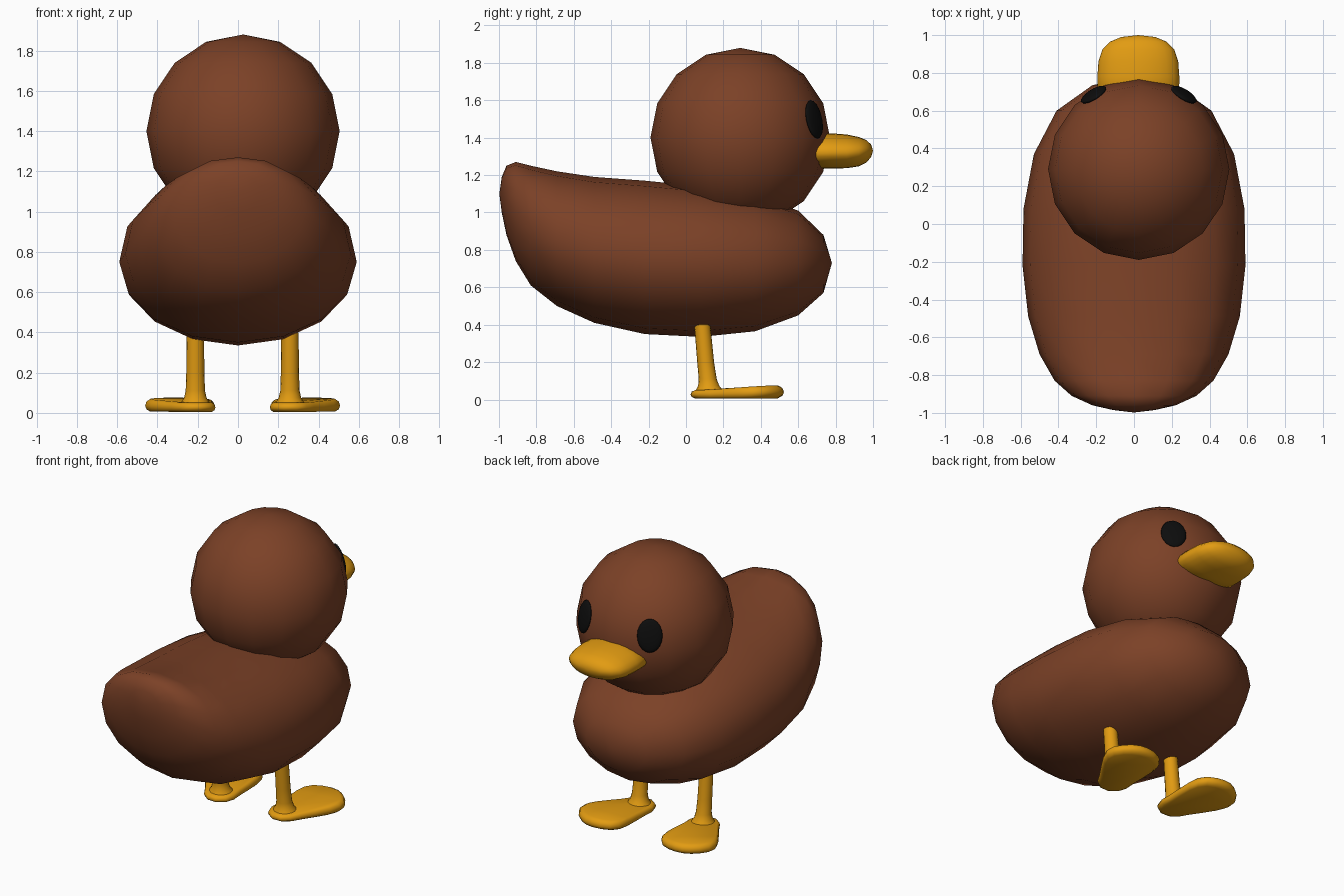
import bpy, bmesh, math
from mathutils import Vector, Matrix

if "Cube" in bpy.data.objects:
    bpy.data.objects.remove(bpy.data.objects["Cube"])

CX = 0.023  # the head, beak and legs share this centre line


def material(name, rgb):
    m = bpy.data.materials.new(name)
    m.diffuse_color = (*rgb, 1)
    m.use_nodes = True
    m.node_tree.nodes["Principled BSDF"].inputs["Base Color"].default_value = m.diffuse_color
    return m


BROWN = material("brown feathers", (0.2, 0.053, 0.02))
ORANGE = material("orange skin", (0.76, 0.33, 0.006))
BLACK = material("black eye", (0.004, 0.004, 0.004))


def finish(bm, name, mat, angle=180):
    bmesh.ops.recalc_face_normals(bm, faces=bm.faces[:])
    me = bpy.data.meshes.new(name)
    bm.to_mesh(me)
    bm.free()
    ob = bpy.data.objects.new(name, me)
    bpy.context.collection.objects.link(ob)
    me.materials.append(mat)
    bpy.ops.object.select_all(action='DESELECT')
    ob.select_set(True)
    bpy.context.view_layer.objects.active = ob
    bpy.ops.object.shade_smooth_by_angle(angle=math.radians(angle))
    return ob


def loft(name, mat, rings, poles=None, angle=180):
    """Skin closed rings of points; ends close on poles or flat caps."""
    bm = bmesh.new()
    vs = [[bm.verts.new(p) for p in r] for r in rings]
    n = len(vs[0])
    for a, b in zip(vs, vs[1:]):
        for i in range(n):
            j = (i + 1) % n
            bm.faces.new((a[i], a[j], b[j], b[i]))
    for k, ring in enumerate((vs[0], vs[-1])):
        if poles:
            p = bm.verts.new(poles[k])
            for i in range(n):
                bm.faces.new((ring[i], ring[(i + 1) % n], p))
        else:
            bm.faces.new(ring)
    return finish(bm, name, mat, angle)


def section(cx, y, zb, zt, hw, zm, n=16, p=1.0):
    """Egg-shaped cross-section, widest at zm; p < 1 makes the top boxier."""
    pts = []
    for i in range(n):
        a = 2 * math.pi * i / n
        c, s = math.cos(a), math.sin(a)
        if s > 0:
            c = math.copysign(abs(c) ** p, c)
            s = s ** p
        pts.append((cx + hw * c, y, zm + s * ((zt - zm) if s > 0 else (zm - zb))))
    return pts


# Body: y, bottom, top, half width, height of widest point
body = [(-0.985, 1.00, 1.19, 0.11, 1.09), (-0.96, 0.88, 1.25, 0.22, 1.06),
        (-0.91, 0.74, 1.27, 0.33, 1.01), (-0.83, 0.61, 1.25, 0.42, 0.94),
        (-0.69, 0.50, 1.22, 0.50, 0.86), (-0.49, 0.41, 1.19, 0.56, 0.79),
        (-0.22, 0.35, 1.17, 0.59, 0.75), (0.08, 0.335, 1.14, 0.585, 0.74),
        (0.37, 0.365, 1.09, 0.53, 0.73), (0.60, 0.45, 1.01, 0.41, 0.73),
        (0.735, 0.57, 0.88, 0.22, 0.73)]
loft("body", BROWN, [section(0, *s, p=0.9) for s in body],
     [(0, -0.998, 1.10), (0, 0.78, 0.73)])

# Head
bm = bmesh.new()
bmesh.ops.create_uvsphere(bm, u_segments=16, v_segments=8, radius=0.48)
head = finish(bm, "head", BROWN)
HEAD = Vector((CX + 0.002, 0.29, 1.40))
head.location = HEAD

# Beak
beak = [(0.60, 1.235, 1.425, 0.215, 1.32), (0.78, 1.235, 1.423, 0.217, 1.32),
        (0.86, 1.237, 1.417, 0.211, 1.32), (0.925, 1.247, 1.403, 0.19, 1.325),
        (0.965, 1.267, 1.387, 0.15, 1.33), (0.99, 1.297, 1.363, 0.09, 1.33)]
loft("beak", ORANGE, [section(CX, *s, n=24) for s in beak],
     [(CX, 0.58, 1.33), (CX, 1.0, 1.33)])

FOOT = [(0.06, -0.08), (0.095, -0.03), (0.112, 0.04), (0.14, 0.13), (0.165, 0.22),
        (0.172, 0.29), (0.15, 0.345), (0.10, 0.385), (0.05, 0.407)]
outline = ([(0, -0.10)] + FOOT + [(0, 0.415)] + [(-u, v) for u, v in reversed(FOOT)])

for side, label in ((-1, "left"), (1, "right")):
    # Eye: flattened ball lying on the head surface
    d = Vector((side * 0.245, 0.405, 0.10)).normalized()
    across = Vector((0, 0, 1)).cross(d).normalized()
    up = d.cross(across)
    bm = bmesh.new()
    bmesh.ops.create_uvsphere(bm, u_segments=20, v_segments=10, radius=1)
    bmesh.ops.scale(bm, vec=(0.077, 0.105, 0.02), verts=bm.verts[:])
    rot = Matrix((across, up, d)).transposed().to_4x4()
    bmesh.ops.transform(bm, matrix=Matrix.Translation(HEAD + d * 0.472) @ rot,
                        verts=bm.verts[:])
    finish(bm, label + "_eye", BLACK)

    # Leg: slightly leaning tube that flares into the foot
    x = CX + side * 0.235
    tube = [(0.40, 0.087, 0.043), (0.20, 0.105, 0.045), (0.11, 0.116, 0.048),
            (0.075, 0.121, 0.056), (0.05, 0.125, 0.072)]
    loft(label + "_leg", ORANGE,
         [[(x + r * math.cos(i * math.pi / 8), y + r * math.sin(i * math.pi / 8), z)
           for i in range(16)] for z, y, r in tube], angle=60)

    # Foot: splayed web with rounded rim, thicker toward the toes
    turn = Matrix.Rotation(-side * math.radians(17), 3, 'Z')
    rings = []
    for inset, h in ((0.88, 0.0), (0.97, 0.18), (1.0, 0.5), (0.97, 0.82), (0.88, 1.0)):
        ring = []
        for u, v in outline:
            w = 0.13 + (v - 0.13) * inset
            z = 0.003 + (0.008 + 0.01 * v) * (h < 0.5) * 0.3 + h * (0.048 + 0.06 * max(v, 0))
            ring.append(turn @ Vector((u * inset, w, z)) + Vector((x, 0.12, 0)))
        rings.append(ring)
    loft(label + "_foot", ORANGE, rings, angle=50)
